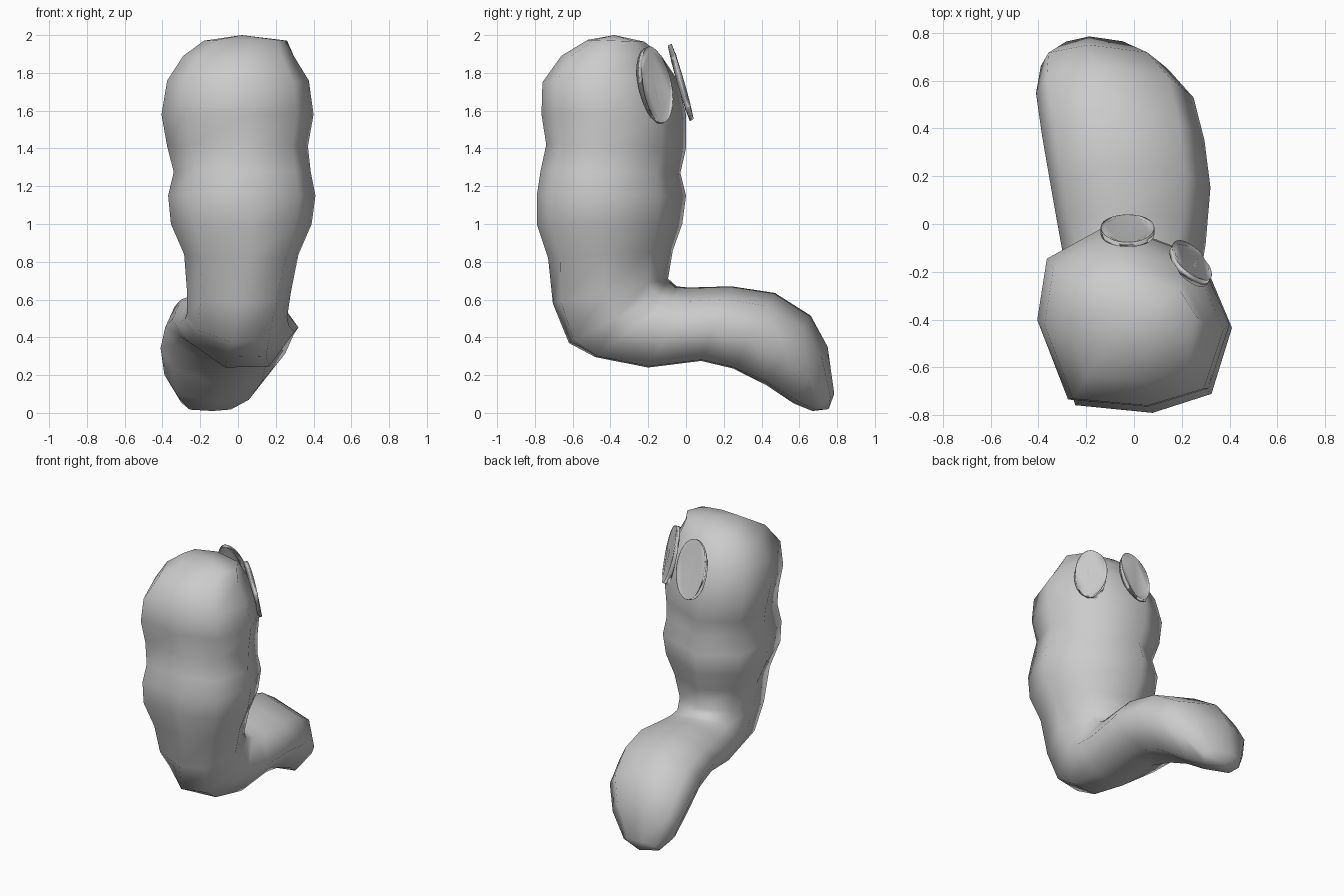
import bpy, bmesh
from mathutils import Vector, Matrix

if "Cube" in bpy.data.objects:
    bpy.data.objects.remove(bpy.data.objects["Cube"])

# Eight-sided cross-sections of body and tail: (across, outer -1 .. inner +1)
PROFILE = [(1, -.1), (.78, -.8), (.15, -1), (-.68, -.92),
           (-1, -.05), (-.9, .62), (-.25, 1), (.68, .65)]
TAIL_PROFILE = [(1, -.1), (.56, -.97), (-.2, -1), (-.85, -.35),
                (-1, .1), (-.85, .65), (-.25, 1), (.68, .65)]

# Rings along the bent body: outer y, z, inner y, z, left x, right x
RINGS = [
    (-.52, 1.975, -.22, 1.965, -.18, .26),
    (-.66, 1.89, -.13, 1.89, -.29, .295),
    (-.76, 1.75, -.05, 1.77, -.375, .375),
    (-.765, 1.58, .0, 1.58, -.405, .40),
    (-.74, 1.42, .0, 1.40, -.375, .37),
    (-.77, 1.28, -.03, 1.27, -.34, .385),
    (-.79, 1.15, .0, 1.15, -.37, .41),
    (-.79, 1.0, -.02, 1.0, -.355, .39),
    (-.73, .82, -.07, .86, -.285, .32),
    (-.705, .58, -.095, .71, -.27, .28),
    (-.62, .37, -.05, .67, -.27, .26),
    (-.48, .295, .0, .665, -.28, .27),
    (-.2, .24, .06, .665, -.31, .30),
    (.08, .275, .24, .67, -.35, .32),
    (.25, .235, .47, .635, -.385, .295),
    (.42, .15, .66, .515, -.41, .25),
    (.57, .05, .75, .35, -.39, .14),
    (.67, .01, .785, .1, -.30, .0),
]


def blend(i):
    """How far ring i has turned from the body section to the tail section."""
    if i <= 8:
        return 0
    return min(1, (i - 8) / 3) if i < 15 else (17.5 - i) / 3.5


def finish(bm, name):
    bmesh.ops.recalc_face_normals(bm, faces=bm.faces)
    me = bpy.data.meshes.new(name)
    bm.to_mesh(me)
    bm.free()
    ob = bpy.data.objects.new(name, me)
    bpy.context.collection.objects.link(ob)
    return ob


# Body: rings lofted together, closed by a point at each end
bm = bmesh.new()
loops = []
for k, (oy, oz, iy, iz, xl, xr) in enumerate(RINGS):
    outer, inner = Vector((0, oy, oz)), Vector((0, iy, iz))
    mid, half = (outer + inner) / 2, (inner - outer) / 2
    loop = []
    for p, q in zip(PROFILE, TAIL_PROFILE):
        u, v = Vector(p).lerp(Vector(q), blend(k))
        x = (xl + xr) / 2 + u * (xr - xl) / 2
        loop.append(bm.verts.new(mid + half * v + Vector((x, 0, 0))))
    loops.append(loop)
n = len(PROFILE)
for a, b in zip(loops, loops[1:]):
    for i in range(n):
        j = (i + 1) % n
        bm.faces.new((a[i], a[j], b[j], b[i]))
for loop, tip in ((loops[0], (.02, -.38, 2.0)), (loops[-1], (-.15, .755, .02))):
    pole = bm.verts.new(tip)
    for i in range(n):
        bm.faces.new((loop[i], loop[(i + 1) % n], pole))
for f in bm.faces:
    f.smooth = True
finish(bm, "body")


# Eyes: thin oval discs with rounded rims, leaning back against the head
def eye(name, centre, facing, half_width):
    bm = bmesh.new()
    bmesh.ops.create_cone(bm, cap_ends=True, segments=32, radius1=1, radius2=1, depth=.02)
    normal = Vector(facing).normalized()
    side = Vector((0, 0, 1)).cross(normal).normalized()
    up = normal.cross(side)
    m = Matrix((side * half_width, up * .208, normal)).transposed().to_4x4()
    m.translation = centre
    bm.transform(m)
    rim = [e for e in bm.edges if any(len(f.verts) > 4 for f in e.link_faces)]
    bmesh.ops.bevel(bm, geom=rim, offset=.009, segments=3, profile=.5, affect='EDGES')
    for f in bm.faces:
        f.smooth = True
    finish(bm, name)


eye("eye_middle", (-.028, -.028, 1.75), (0, .96, .28), .112)
eye("eye_side", (.237, -.165, 1.735), (.69, .69, .23), .108)
